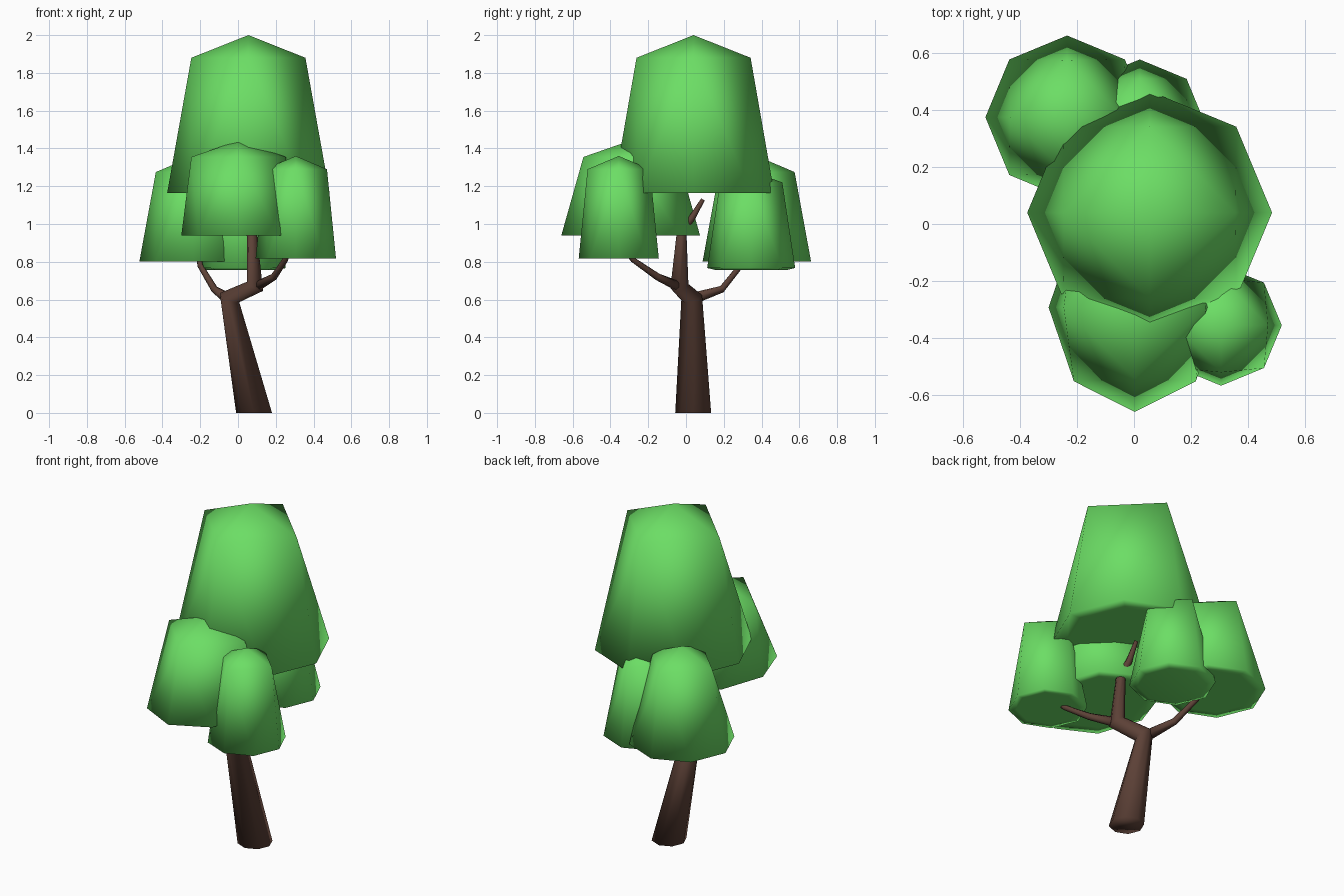
import bpy
import bmesh
from math import cos, sin, tau
from mathutils import Vector

cube = bpy.data.objects.get("Cube")
if cube:
    bpy.data.objects.remove(cube, do_unlink=True)


def material(name, colour):
    mat = bpy.data.materials.new(name)
    mat.use_nodes = True
    mat.diffuse_color = (*colour, 1)
    bsdf = mat.node_tree.nodes["Principled BSDF"]
    bsdf.inputs["Base Color"].default_value = (*colour, 1)
    bsdf.inputs["Roughness"].default_value = 0.9
    return mat


leaf_green = material("leaf green", (0.15, 0.73, 0.13))
bark_brown = material("bark brown", (0.109, 0.053, 0.038))


def finish(name, bm, mat):
    bmesh.ops.recalc_face_normals(bm, faces=bm.faces)
    for face in bm.faces:
        face.smooth = True
    mesh = bpy.data.meshes.new(name)
    bm.to_mesh(mesh)
    bm.free()
    mesh.materials.append(mat)
    obj = bpy.data.objects.new(name, mesh)
    bpy.context.collection.objects.link(obj)
    return obj


def bridge(bm, lower, upper):
    n = len(lower)
    for i in range(n):
        j = (i + 1) % n
        bm.faces.new((lower[i], lower[j], upper[j], upper[i]))


def clump(name, x, y, bottom, shoulder, peak, rx, ry, top_radius, sag=0):
    """Leaf mass: eight-sided base rising to a four-cornered, pointed cap."""
    bm = bmesh.new()

    def ring(count, ax, ay, z):
        return [bm.verts.new((x + ax * cos(tau * i / count),
                              y + ay * sin(tau * i / count), z)) for i in range(count)]

    under = ring(8, rx * 0.8, ry * 0.8, bottom - sag)
    low = ring(8, rx, ry, bottom)
    high = ring(4, top_radius, top_radius, shoulder)
    centre = bm.verts.new((x, y, bottom - sag))
    apex = bm.verts.new((x, y, peak))
    bridge(bm, under, low)
    for i in range(8):
        bm.faces.new((centre, under[(i + 1) % 8], under[i]))
    for k in range(4):
        corner, following = high[k], high[(k + 1) % 4]
        middle, diagonal = low[2 * k], low[2 * k + 1]
        bm.faces.new((low[2 * k - 1], middle, corner))
        bm.faces.new((middle, diagonal, corner))
        bm.faces.new((diagonal, following, corner))
        bm.faces.new((corner, following, apex))
    return finish(name, bm, leaf_green)


def limb(name, points, radii, sides=8, flat_base=False):
    """Tapered tube along a path, mitred at the bends."""
    bm = bmesh.new()
    points = [Vector(p) for p in points]
    rings = []
    for i, (p, r) in enumerate(zip(points, radii)):
        before = (p - points[i - 1]).normalized() if i else Vector()
        after = (points[i + 1] - p).normalized() if i + 1 < len(points) else Vector()
        axis = (before + after).normalized()
        if flat_base and i == 0:
            axis = Vector((0, 0, 1))
        side = Vector((0, 1, 0)).cross(axis).normalized()
        other = axis.cross(side)
        rings.append([bm.verts.new(p + r * (side * cos(tau * k / sides)
                                            + other * sin(tau * k / sides)))
                      for k in range(sides)])
    for a, b in zip(rings, rings[1:]):
        bridge(bm, a, b)
    bm.faces.new(rings[0])
    bm.faces.new(rings[-1])
    return finish(name, bm, bark_brown)


# Leaf masses
clump("crown_leaves", 0.055, 0.04, 1.165, 1.88, 2.0, 0.43, 0.427, 0.302)
clump("front_leaves", 0.003, -0.293, 0.94, 1.355, 1.442, 0.303, 0.367, 0.25)
clump("front_left_leaves", 0.306, -0.356, 0.817, 1.29, 1.36, 0.213, 0.212, 0.165)
clump("back_right_leaves", -0.235, 0.375, 0.802, 1.275, 1.36, 0.287, 0.287, 0.2)
clump("back_leaves", 0.02, 0.345, 0.767, 1.22, 1.28, 0.233, 0.233, 0.165, sag=0.011)

# Trunk bends at the fork, then rises into the crown
limb("trunk",
     [(0.085, 0.038, 0), (-0.045, 0.03, 0.61), (0.09, -0.035, 0.67),
      (0.072, -0.022, 0.97), (0.06, 0.03, 1.03), (0.06, 0.09, 1.13)],
     [0.095, 0.057, 0.049, 0.026, 0.018, 0.011], flat_base=True)

# Side branches
limb("back_branch",
     [(-0.06, 0.05, 0.61), (-0.125, 0.19, 0.655), (-0.2, 0.29, 0.78), (-0.21, 0.32, 0.84)],
     [0.03, 0.019, 0.015, 0.012])
limb("front_branch",
     [(0.1, -0.04, 0.67), (0.19, -0.15, 0.72), (0.25, -0.28, 0.81), (0.27, -0.32, 0.86)],
     [0.027, 0.019, 0.015, 0.012])
